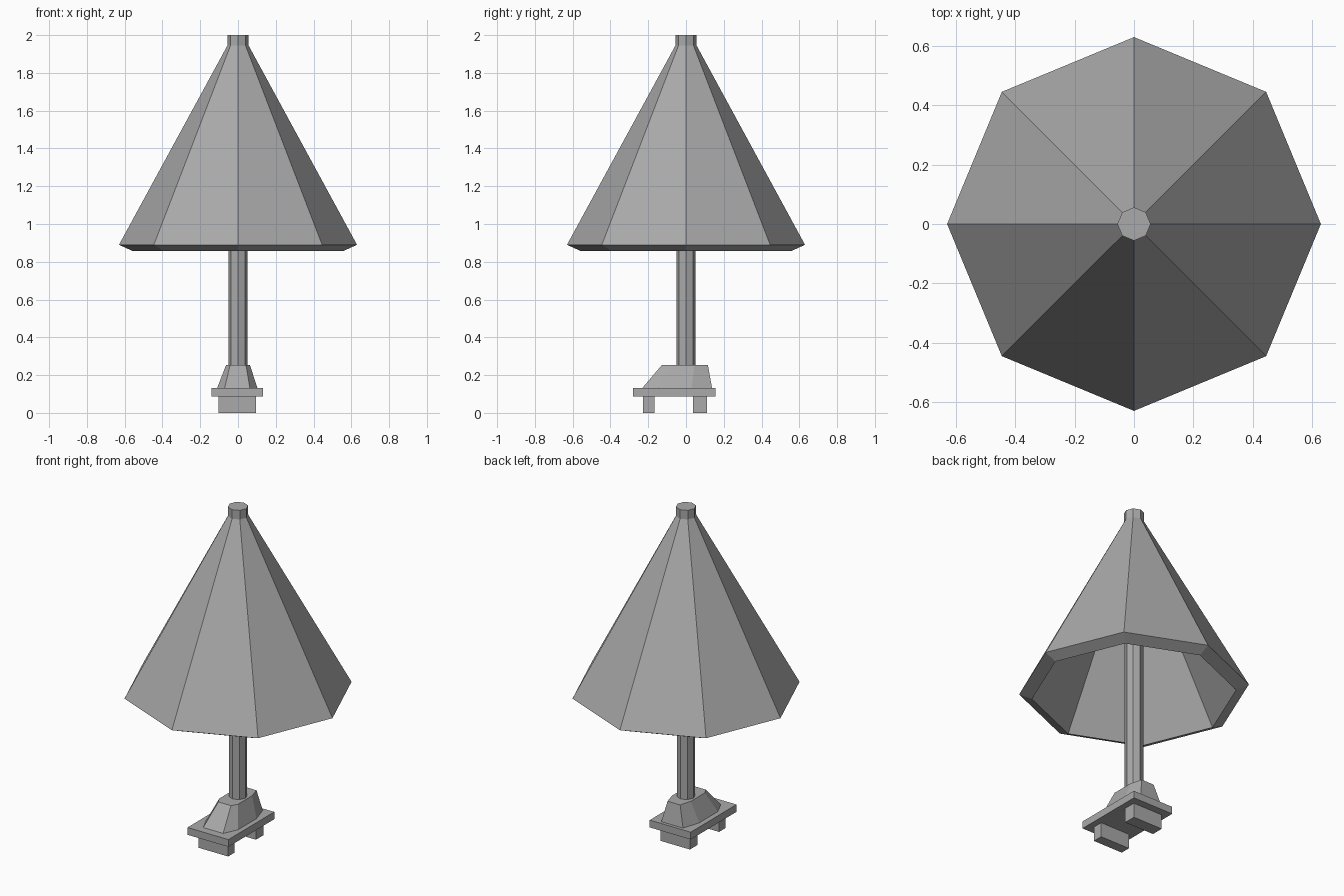
import bpy, bmesh, math

if "Cube" in bpy.data.objects:
    bpy.data.objects.remove(bpy.data.objects["Cube"], do_unlink=True)

# Single plain grey material
grey = bpy.data.materials.new("plain grey")
grey.use_nodes = True
colour = (0.4, 0.4, 0.4, 1.0)
grey.diffuse_color = colour
grey.node_tree.nodes["Principled BSDF"].inputs["Base Color"].default_value = colour


def loft(name, rings):
    """Join equal-length rings of points, from first to last, and cap both ends."""
    bm = bmesh.new()
    loops = [[bm.verts.new(p) for p in ring] for ring in rings]
    n = len(loops[0])
    for a, b in zip(loops, loops[1:]):
        for i in range(n):
            j = (i + 1) % n
            bm.faces.new((a[i], a[j], b[j], b[i]))
    bm.faces.new(loops[0][::-1])
    bm.faces.new(loops[-1])
    bmesh.ops.recalc_face_normals(bm, faces=bm.faces)
    mesh = bpy.data.meshes.new(name)
    bm.to_mesh(mesh)
    bm.free()
    mesh.materials.append(grey)
    obj = bpy.data.objects.new(name, mesh)
    bpy.context.collection.objects.link(obj)
    return obj


def octagon(r, z):
    return [(r * math.cos(i * math.pi / 4), r * math.sin(i * math.pi / 4), z)
            for i in range(8)]


def box(name, x0, x1, y0, y1, z0, z1):
    return loft(name, [[(x0, y0, z), (x1, y0, z), (x1, y1, z), (x0, y1, z)]
                       for z in (z0, z1)])


def mirrored_outline(half, z, cx=0.0):
    """Closed outline from the points of its +x half, ordered front to back."""
    right = [(cx + x, y, z) for x, y in half]
    left = [(cx - x, y, z) for x, y in reversed(half)]
    return right + left


# Hollow eight-sided canopy: inner cone, sloped rim, outer cone, neck
loft("canopy", [octagon(r, z) for r, z in (
    (0.02, 1.85), (0.56, 0.858), (0.63, 0.89), (0.056, 1.945), (0.056, 2.0))])

# Pole
loft("pole", [octagon(0.051, 0.2), octagon(0.051, 1.96)])

# Tapered foot block with cut corners
loft("base_block", [
    mirrored_outline([(0.067, -0.233), (0.107, -0.147), (0.107, 0.03), (0.073, 0.138)],
                     0.13, -0.004),
    mirrored_outline([(0.042, -0.127), (0.063, -0.09), (0.063, 0.045), (0.042, 0.116)],
                     0.254)])

# Base plate and the two blocks below it
box("base_plate", -0.141, 0.132, -0.28, 0.157, 0.088, 0.132)
for name, y0, y1 in (("front_foot", -0.228, -0.167), ("back_foot", 0.037, 0.111)):
    box(name, -0.104, 0.094, y0, y1, 0.0, 0.09)
